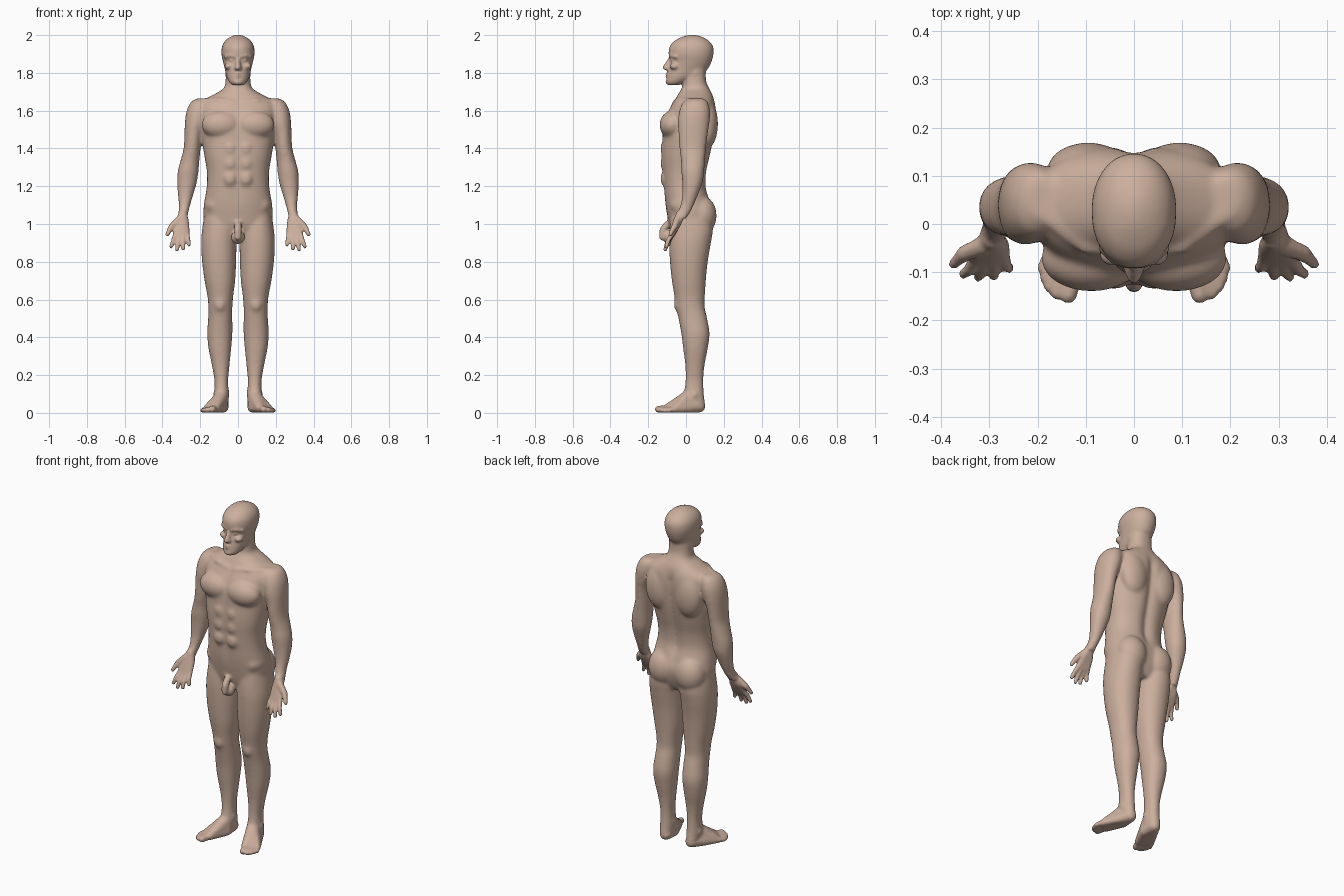
import bpy, bmesh, math
from mathutils import Vector

bm = bmesh.new()
BALL = bmesh.new()
bmesh.ops.create_icosphere(BALL, subdivisions=3, radius=1)
DIRS = [v.co.copy() for v in BALL.verts]
BALL.free()


def spline(rows, steps=5):
    # Catmull-Rom resampling of the section table
    out = []
    for i in range(len(rows) - 1):
        a, b, c, d = (rows[max(0, min(len(rows) - 1, i + k))] for k in (-1, 0, 1, 2))
        for s in range(steps):
            t = s / steps
            out.append([0.5 * (2*q + (r-p)*t + (2*p-5*q+4*r-u)*t*t + (3*q-p-3*r+u)*t**3)
                        for p, q, r, u in zip(a, b, c, d)])
    return out + [list(rows[-1])]


def loft(rows, n=2.2, side=1, shape=None, seg=48):
    # rows: z, x min, x max, y front, y back
    rings = []
    for z, x0, x1, y0, y1 in spline(rows):
        ring = []
        for k in range(seg):
            a = 2 * math.pi * k / seg
            c, s = math.cos(a), math.sin(a)
            x = (x0+x1)/2 + (x1-x0)/2 * math.copysign(abs(c)**(2/n), c)
            y = (y0+y1)/2 + (y1-y0)/2 * math.copysign(abs(s)**(2/n), s)
            if shape:
                y += shape(x, s, z)
            ring.append(bm.verts.new((x * side, y, z)))
        rings.append(ring)
    for a, b in zip(rings, rings[1:]):
        for k in range(seg):
            j = (k + 1) % seg
            bm.faces.new((a[k], a[j], b[j], b[k]))
    bm.faces.new(rings[0])
    bm.faces.new(rings[-1])


def hull(balls, side=1):
    # skin stretched over balls given as x, y, z, radius
    vs = [bm.verts.new(((x + d.x*r) * side, y + d.y*r, z + d.z*r))
          for x, y, z, r in balls for d in DIRS]
    bmesh.ops.convex_hull(bm, input=vs)
    bmesh.ops.delete(bm, geom=[v for v in vs if v.is_valid and not v.link_faces], context='VERTS')


def chain(balls, side=1):
    for a, b in zip(balls, balls[1:]):
        hull([a, b], side)


def blob(c, r, side=1):
    # muscle ellipsoid
    verts = bmesh.ops.create_icosphere(bm, subdivisions=4, radius=1)['verts']
    for v in verts:
        v.co = Vector(((c[0] + v.co.x*r[0]) * side, c[1] + v.co.y*r[1], c[2] + v.co.z*r[2]))


def furrows(x, s, z):
    # spine groove and breastbone / belly line
    mid = math.exp(-(x / 0.028)**2)
    band = max(0, min(1, (z - 1.08) / 0.1, (1.68 - z) / 0.08))
    return (-0.02 if s > 0 else 0.008) * mid * band * abs(s)


# torso and neck
torso = [(.93, .12, -.06, .10), (.98, .165, -.085, .125), (1.05, .183, -.10, .14),
         (1.12, .178, -.112, .128), (1.20, .165, -.12, .108), (1.28, .165, -.127, .112),
         (1.36, .178, -.132, .13), (1.44, .19, -.128, .147), (1.52, .198, -.122, .158),
         (1.58, .205, -.105, .163), (1.63, .205, -.078, .158), (1.66, .175, -.058, .15),
         (1.69, .12, -.04, .138), (1.72, .075, -.022, .122), (1.76, .066, -.015, .106),
         (1.84, .062, 0, .105)]
loft([(z, -w, w, f, b) for z, w, f, b in torso], 2.35, shape=furrows)

# head
head = [(1.735, .028, -.092, -.04), (1.75, .045, -.104, 0), (1.78, .06, -.102, .06),
        (1.82, .07, -.094, .115), (1.86, .08, -.085, .136), (1.90, .088, -.092, .146),
        (1.94, .085, -.086, .144), (1.97, .069, -.06, .122), (1.99, .043, -.022, .088),
        (2.002, .012, .015, .05)]
loft([(z, -w, w, f, b) for z, w, f, b in head], 2.1)
# nose, lips and chin
hull([(0, -.086, 1.875, .008), (0, -.114, 1.828, .011), (.011, -.1, 1.823, .009), (-.011, -.1, 1.823, .009)])
for z in (1.781, 1.794):
    chain([(-.022, -.09, 1.788, .004), (0, -.103, z, .007), (.022, -.09, 1.788, .004)])
blob((0, -.09, 1.752), (.026, .018, .017))
# groin
chain([(0, -.1, 1.0, .018), (0, -.122, .965, .019), (0, -.124, .93, .018)])
blob((0, -.09, .93), (.036, .032, .036))

arm = [(1.665, .16, .22, .02, .095), (1.645, .15, .25, -.015, .115), (1.60, .15, .272, -.035, .127),
       (1.54, .165, .281, -.043, .125), (1.48, .188, .283, -.04, .116), (1.40, .198, .288, -.035, .106),
       (1.33, .205, .306, -.026, .1), (1.28, .209, .319, -.025, .096), (1.22, .218, .322, -.02, .088),
       (1.15, .238, .318, -.02, .062), (1.10, .253, .313, -.03, .042), (1.06, .264, .315, -.045, .02),
       (1.03, .268, .322, -.06, 0)]
leg = [(1.04, .02, .18, -.08, .13), (.97, .008, .19, -.088, .142), (.9, .008, .195, -.09, .132),
       (.8, .01, .19, -.085, .115), (.7, .015, .177, -.075, .105), (.62, .025, .162, -.062, .1),
       (.56, .03, .157, -.053, .099), (.5, .03, .158, -.04, .112), (.42, .03, .163, -.025, .125),
       (.34, .036, .156, -.015, .115), (.25, .045, .138, -.004, .098), (.17, .052, .125, -.003, .092),
       (.1, .049, .126, -.012, .095), (.05, .05, .124, -.02, .1), (.012, .058, .116, -.01, .095)]
# knuckle x, y, z then tip x, y, z
fingers = [(.270, -.068, .948, .259, -.092, .890), (.289, -.076, .94, .291, -.108, .869),
           (.310, -.078, .937, .323, -.110, .864), (.331, -.075, .945, .354, -.104, .880)]
# toe tip x, y, radius
toes = [(.136, -.147, .018), (.160, -.143, .014), (.175, -.129, .013), (.184, -.112, .012), (.189, -.092, .012)]

for s in (1, -1):
    loft(arm, 2.1, s)
    loft(leg, 2.15, s)
    # chest, shoulder blade, buttock, kneecap
    blob((.088, -.072, 1.525), (.105, .068, .075), s)
    blob((.095, .112, 1.53), (.085, .057, .13), s)
    blob((.088, .082, 1.045), (.088, .08, .105), s)
    blob((.095, -.035, .575), (.034, .03, .045), s)
    # belly and hip muscles
    for z in (1.40, 1.32, 1.24):
        blob((.042, -.105, z), (.038, .031, .046), s)
    blob((.125, 0, 1.10), (.056, .085, .06), s)
    # collar bone and neck muscle
    chain([(.018, -.062, 1.642, .012), (.1, -.05, 1.655, .013), (.2, .025, 1.655, .013)], s)
    chain([(.018, -.045, 1.65, .014), (.052, .05, 1.8, .018)], s)
    # brow, eye, cheek
    chain([(.014, -.083, 1.887, .01), (.04, -.074, 1.892, .011), (.064, -.05, 1.885, .011)], s)
    blob((.033, -.069, 1.866), (.014, .012, .01), s)
    blob((.048, -.06, 1.835), (.024, .026, .018), s)
    # palm, fingers, thumb
    hull([(.292, -.03, 1.05, .024), (.275, -.045, 1.0, .017), (.318, -.045, 1.0, .018)]
         + [(f[0], f[1], f[2], .013) for f in fingers], s)
    for x, y, z, tx, ty, tz in fingers:
        chain([(x, y, z, .0135), ((x+tx)/2, (y+ty)/2 - .006, (z+tz)/2, .012), (tx, ty, tz, .0105)], s)
    chain([(.31, -.045, 1.025, .02), (.35, -.06, .988, .017), (.364, -.073, .965, .013), (.374, -.083, .945, .011)], s)
    # foot, toes, ankle bones
    hull([(.085, .068, .036, .034), (.09, .01, .085, .036), (.112, -.05, .045, .03), (.075, 0, .026, .024),
          (.118, -.098, .025, .023), (.172, -.062, .018, .017), (.13, .01, .02, .019)], s)
    for i, (x, y, r) in enumerate(toes):
        hull([(.122 + i*.0125, -.088 + i*.008, .024 - i*.001, r + .003), (x, y, r + .001, r)], s)
    blob((.121, .045, .095), (.013, .018, .02), s)
    blob((.055, .035, .105), (.013, .018, .02), s)

bmesh.ops.recalc_face_normals(bm, faces=bm.faces)
mesh = bpy.data.meshes.new("body")
bm.to_mesh(mesh)
bm.free()
body = bpy.data.objects.new("body", mesh)
bpy.context.collection.objects.link(body)

# fuse the parts into one skin
m = body.modifiers.new("fuse", 'REMESH')
m.mode, m.voxel_size = 'VOXEL', 0.006
dg = bpy.context.evaluated_depsgraph_get()
skin = bpy.data.meshes.new_from_object(body.evaluated_get(dg))
body.modifiers.clear()
body.data = skin

# soften muscles more than hands, feet and face
soft = body.vertex_groups.new(name="soft")
for v in skin.vertices:
    x, y, z = v.co
    hand = abs(x) > .235 and z < 1.08
    face = z > 1.73 and y < .0
    groin = abs(x) < .045 and y < -.08 and .88 < z < 1.0
    if not (hand or face or groin or z < .06):
        soft.add([v.index], 1.0, 'REPLACE')
m = body.modifiers.new("muscles", 'SMOOTH')
m.factor, m.iterations, m.vertex_group = 0.5, 26, "soft"
m = body.modifiers.new("overall", 'SMOOTH')
m.factor, m.iterations = 0.5, 4
for p in skin.polygons:
    p.use_smooth = True

mat = bpy.data.materials.new("skin")
mat.diffuse_color = (.6, .43, .34, 1)
skin.materials.clear()
skin.materials.append(mat)
